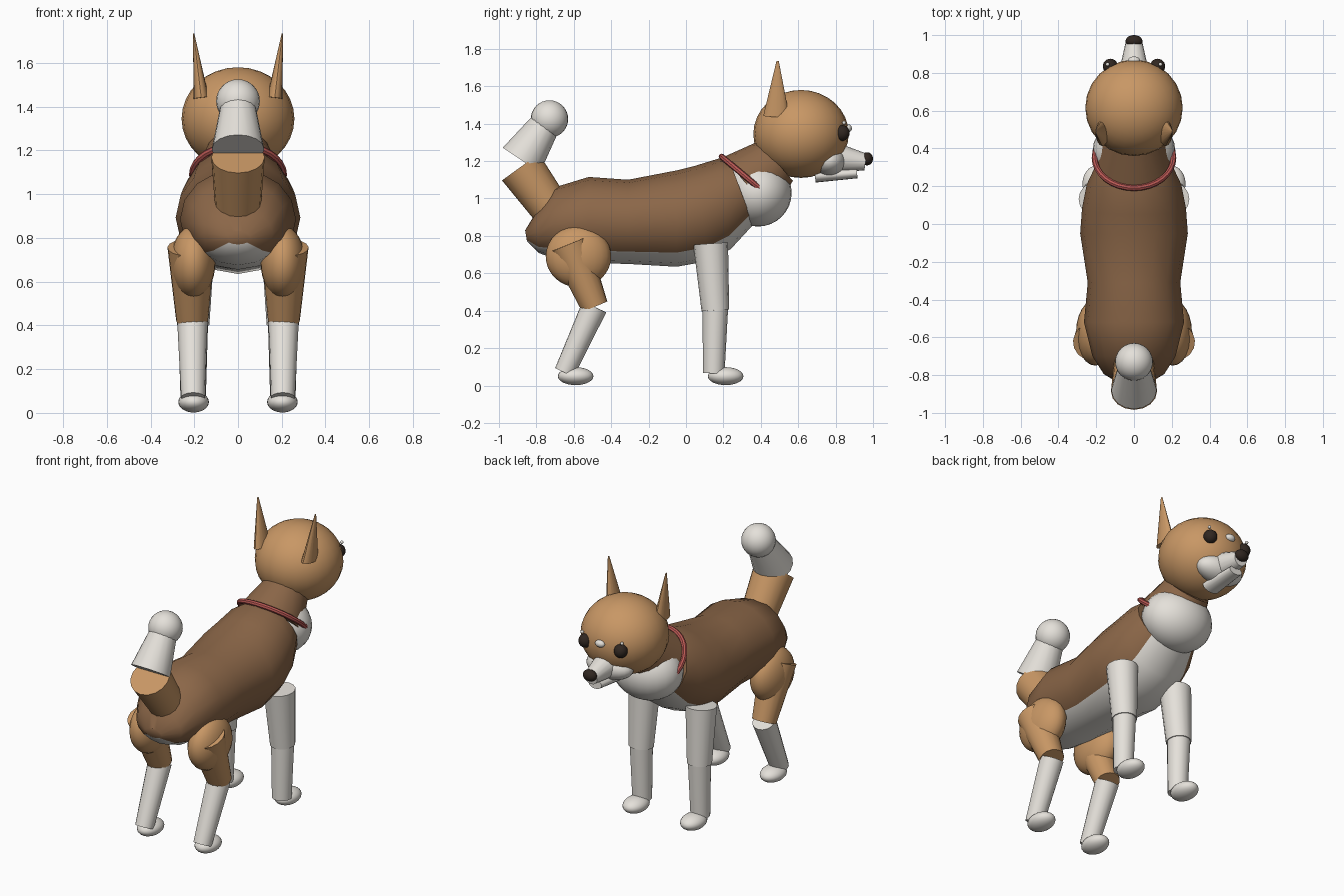
import bpy, bmesh, math
from mathutils import Vector, Matrix

cube = bpy.data.objects.get("Cube")
if cube:
    bpy.data.objects.remove(cube)


def material(name, r, g, b):
    m = bpy.data.materials.new(name)
    m.use_nodes = True
    m.diffuse_color = (r, g, b, 1)
    bsdf = m.node_tree.nodes["Principled BSDF"]
    bsdf.inputs["Base Color"].default_value = (r, g, b, 1)
    bsdf.inputs["Roughness"].default_value = 0.8
    return m


TAN = material("tan_fur", 0.58, 0.31, 0.13)
BROWN = material("brown_fur", 0.26, 0.135, 0.065)
WHITE = material("white_fur", 0.78, 0.75, 0.70)
RED = material("red_collar", 0.50, 0.10, 0.09)
DARK = material("dark_brown", 0.03, 0.02, 0.015)


def finish(name, bm, *mats):
    bmesh.ops.recalc_face_normals(bm, faces=bm.faces)
    me = bpy.data.meshes.new(name)
    bm.to_mesh(me)
    bm.free()
    for m in mats:
        me.materials.append(m)
    ob = bpy.data.objects.new(name, me)
    bpy.context.collection.objects.link(ob)
    bpy.ops.object.select_all(action='DESELECT')
    ob.select_set(True)
    bpy.context.view_layer.objects.active = ob
    bpy.ops.object.shade_smooth_by_angle(angle=math.radians(40))
    return ob


def ball(name, centre, radii, mat):
    bm = bmesh.new()
    bmesh.ops.create_uvsphere(bm, u_segments=24, v_segments=16, radius=1,
                              matrix=Matrix.Translation(centre) @ Matrix.Diagonal((*radii, 1)))
    return finish(name, bm, mat)


def limb(name, start, r0, end, r1, mat, flat=1.0):
    """Tapered cylinder between two points, optionally flattened sideways."""
    a, b = Vector(start), Vector(end)
    d = b - a
    turn = Vector((0, 0, 1)).rotation_difference(d).to_matrix().to_4x4()
    bm = bmesh.new()
    bmesh.ops.create_cone(bm, cap_ends=True, segments=16, radius1=r0, radius2=r1, depth=d.length,
                          matrix=Matrix.Translation((a + b) / 2) @ turn @ Matrix.Diagonal((flat, 1, 1, 1)))
    return finish(name, bm, mat)


# Torso: elliptical rings given as top y, top z, bottom y, bottom z, half width
rings = [
    (-0.86, 0.83, -0.85, 0.77, 0.06),
    (-0.80, 0.93, -0.79, 0.71, 0.16),
    (-0.70, 1.06, -0.70, 0.675, 0.22),
    (-0.52, 1.115, -0.52, 0.655, 0.265),
    (-0.31, 1.10, -0.31, 0.65, 0.245),
    (-0.05, 1.15, -0.05, 0.635, 0.285),
    (0.05, 1.175, 0.12, 0.665, 0.275),
    (0.18, 1.215, 0.24, 0.73, 0.25),
    (0.23, 1.21, 0.36, 0.86, 0.21),
]
SIDES = 16
bm = bmesh.new()
loops = []
for ty, tz, by, bz, w in rings:
    top, low = Vector((0, ty, tz)), Vector((0, by, bz))
    mid, up = (top + low) / 2, (top - low) / 2
    loops.append([bm.verts.new(mid + up * math.sin(a) + Vector((w * math.cos(a), 0, 0)))
                  for a in (math.tau * i / SIDES for i in range(SIDES))])
for p, q in zip(loops, loops[1:]):
    for i in range(SIDES):
        j = (i + 1) % SIDES
        f = bm.faces.new((p[i], p[j], q[j], q[i]))
        # white belly on the lowest quarter
        f.material_index = int(10 <= i < 14)
bm.faces.new(loops[0])
bm.faces.new(loops[-1])
finish("torso", bm, BROWN, WHITE)

# Neck, chest and head
limb("neck", (0, 0.33, 1.07), 0.20, (0, 0.48, 1.20), 0.14, BROWN)
ball("chest", (0, 0.385, 1.03), (0.22, 0.18, 0.18), WHITE)
ball("head", (0, 0.615, 1.345), (0.258, 0.255, 0.235), TAN)
ball("cheeks", (0, 0.765, 1.20), (0.155, 0.09, 0.08), WHITE)
limb("muzzle", (0, 0.78, 1.22), 0.085, (0, 0.96, 1.195), 0.045, WHITE)
limb("lower_jaw", (0, 0.69, 1.12), 0.035, (0, 0.915, 1.135), 0.027, WHITE, 1.7)
ball("nose", (0, 0.968, 1.212), (0.045, 0.032, 0.035), DARK)
ball("forehead_spot", (0, 0.865, 1.375), (0.032, 0.022, 0.022), WHITE)

# Collar
bm = bmesh.new()
place = Matrix.Translation((0, 0.35, 1.09)) @ Matrix.Rotation(math.radians(-40), 4, 'X')
hoops = []
for i in range(32):
    a = math.tau * i / 32
    hoop = []
    for k in range(8):
        b = math.tau * k / 8
        r = 0.208 + 0.016 * math.cos(b)
        hoop.append(bm.verts.new(place @ Vector((r * math.cos(a), r * math.sin(a), 0.016 * math.sin(b)))))
    hoops.append(hoop)
for i in range(32):
    p, q = hoops[i - 1], hoops[i]
    for k in range(8):
        bm.faces.new((p[k - 1], p[k], q[k], q[k - 1]))
finish("collar", bm, RED)

# Tail
limb("tail_base", (0, -0.72, 0.94), 0.105, (0, -0.885, 1.168), 0.122, TAN)
limb("tail_end", (0, -0.88, 1.205), 0.12, (0, -0.73, 1.43), 0.075, WHITE)
ball("tail_tip", (0, -0.73, 1.425), (0.1, 0.1, 0.1), WHITE)

# Paired parts
for side, s in (("left", 1), ("right", -1)):
    limb(f"{side}_ear", (s * 0.168, 0.483, 1.44), 0.07, (s * 0.203, 0.49, 1.735), 0.006, TAN, 0.5)
    ball(f"{side}_eye", (s * 0.125, 0.835, 1.35), (0.04, 0.04, 0.042), DARK)
    ball(f"{side}_eye_glint", (s * 0.14, 0.845, 1.405), (0.01, 0.01, 0.01), WHITE)

    limb(f"{side}_front_upper_leg", (s * 0.2, 0.132, 0.758), 0.093, (s * 0.205, 0.157, 0.402), 0.074, WHITE)
    limb(f"{side}_front_lower_leg", (s * 0.205, 0.157, 0.41), 0.068, (s * 0.205, 0.148, 0.065), 0.058, WHITE)
    ball(f"{side}_front_paw", (s * 0.203, 0.212, 0.05), (0.07, 0.095, 0.048), WHITE)

    ball(f"{side}_thigh", (s * 0.205, -0.575, 0.69), (0.102, 0.175, 0.165), TAN)
    limb(f"{side}_hind_upper_leg", (s * 0.215, -0.625, 0.757), 0.108, (s * 0.21, -0.488, 0.422), 0.073, TAN)
    limb(f"{side}_hind_lower_leg", (s * 0.208, -0.49, 0.42), 0.07, (s * 0.205, -0.65, 0.07), 0.055, WHITE)
    ball(f"{side}_hind_paw", (s * 0.203, -0.59, 0.05), (0.07, 0.095, 0.048), WHITE)
